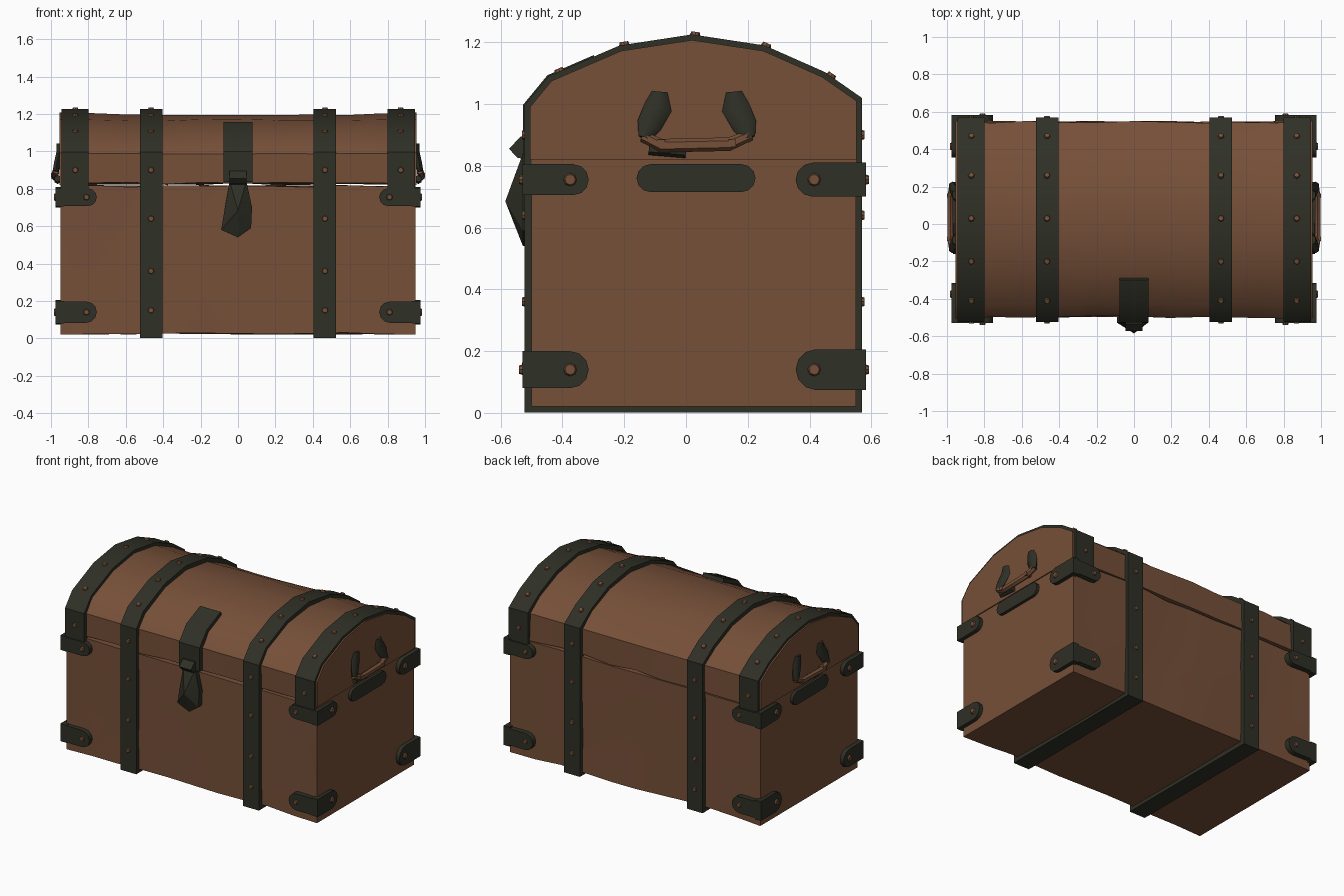
import bpy, bmesh, math, random
from mathutils import Vector, Matrix

if "Cube" in bpy.data.objects:
    bpy.data.objects.remove(bpy.data.objects["Cube"])

random.seed(4)


def material(name, rgb):
    m = bpy.data.materials.new(name)
    m.diffuse_color = (*rgb, 1)
    m.use_nodes = True
    m.node_tree.nodes["Principled BSDF"].inputs["Base Color"].default_value = m.diffuse_color
    return m


WOOD = material("brown wood", (0.18, 0.079, 0.04))
IRON = material("dark iron", (0.028, 0.029, 0.019))


def finish(name, bm, mat, mirror=False, smooth=35):
    bmesh.ops.recalc_face_normals(bm, faces=bm.faces[:])
    me = bpy.data.meshes.new(name)
    bm.to_mesh(me)
    bm.free()
    ob = bpy.data.objects.new(name, me)
    bpy.context.collection.objects.link(ob)
    me.materials.append(mat)
    if mirror:
        ob.modifiers.new("Mirror", 'MIRROR')
    bpy.ops.object.select_all(action='DESELECT')
    ob.select_set(True)
    bpy.context.view_layer.objects.active = ob
    bpy.ops.object.shade_smooth_by_angle(angle=math.radians(smooth))
    return ob


def normals(path, closed):
    """Outward normals of a path that runs front -> top -> back in (y, z)."""
    out, n = [], len(path)
    for i in range(n):
        ns = []
        for a, b in ((i - 1, i), (i, i + 1)):
            if not closed and (a < 0 or b >= n):
                continue
            d = Vector(path[b % n]) - Vector(path[a % n])
            ns.append(Vector((-d.y, d.x)).normalized())
        s = sum(ns, Vector((0, 0))).normalized()
        out.append(s / max(0.5, s.dot(ns[0])))
    return out


def offset(path, d, closed):
    return [Vector(p) + n * d for p, n in zip(path, normals(path, closed))]


def resample(path, step):
    pts = []
    for a, b in zip(path, path[1:]):
        k = max(1, round((Vector(b) - Vector(a)).length / step))
        pts += [Vector(a).lerp(Vector(b), i / k) for i in range(k)]
    return pts + [Vector(path[-1])]


# Cross-section of the chest in (y, z)
DOME = [(-0.505, 0.99), (-0.435, 1.075), (-0.21, 1.172), (0.02, 1.207),
        (0.25, 1.172), (0.44, 1.088), (0.552, 1.01)]
LID = [(-0.505, 0.82)] + DOME + [(0.552, 0.82)]
FULL = [(-0.505, 0.02)] + DOME + [(0.552, 0.02)]
BASE = [(-0.5, 0.02), (-0.5, 0.82), (0.55, 0.82), (0.55, 0.02)]


def shell(name, path, half):
    """Worn wooden body: extruded section with small inward dents."""
    path = resample(path + path[:1], 0.25)[:-1]
    nrm = normals(path, True)
    bm = bmesh.new()
    cols = 10
    rows = []
    for i in range(cols + 1):
        x = half * (2 * i / cols - 1)
        row = []
        for p, n in zip(path, nrm):
            q = p - n * random.uniform(0, 0.014) if 0 < i < cols else p
            row.append(bm.verts.new((x, q.x, q.y)))
        rows.append(row)
    m = len(path)
    for a, b in zip(rows, rows[1:]):
        for j in range(m):
            bm.faces.new((a[j], a[(j + 1) % m], b[(j + 1) % m], b[j]))
    bm.faces.new(rows[0])
    bm.faces.new(rows[-1])
    return finish(name, bm, WOOD)


shell("chest_base", BASE, 0.948)
shell("domed_lid", LID, 0.955)


def strap(name, x0, x1, path, closed, d=0.018, mirror=True):
    """Band with thickness that follows the cross-section."""
    bm = bmesh.new()
    inner, outer = offset(path, -0.02, closed), offset(path, d, closed)
    rings = [[bm.verts.new((x, p.x, p.y)) for x, p in
              ((x0, i), (x0, o), (x1, o), (x1, i))] for i, o in zip(inner, outer)]
    n = len(rings)
    for k in range(n if closed else n - 1):
        a, b = rings[k], rings[(k + 1) % n]
        for j in range(4):
            bm.faces.new((a[j], a[(j + 1) % 4], b[(j + 1) % 4], b[j]))
    if not closed:
        bm.faces.new(rings[0])
        bm.faces.new(rings[-1])
    return finish(name, bm, IRON, mirror)


END = [(-0.505, 0.72)] + DOME + [(0.552, 0.72)]
strap("middle_straps", 0.405, 0.525, FULL, True)
strap("end_straps", 0.80, 0.945, END, False)

# Rivets: shallow cones placed at a point along a normal
rivet_bm = bmesh.new()


def rivet(pos, nrm, r=0.019):
    rot = Vector(nrm).to_track_quat('Z', 'Y').to_matrix().to_4x4()
    bmesh.ops.create_cone(rivet_bm, cap_ends=True, segments=8, radius1=r, radius2=r * 0.7,
                          depth=0.016, matrix=Matrix.Translation(pos) @ rot)


def dome_at(y):
    pts = offset(FULL, 0.02, True)
    for a, b in zip(pts[1:], pts[2:]):
        if a.x <= y <= b.x:
            p = a.lerp(b, (y - a.x) / (b.x - a.x))
            d = b - a
            return p, Vector((0, -d.y, d.x))


for x in (0.465, 0.87):
    for y in (-0.41, -0.20, 0.03, 0.26, 0.47):
        p, n = dome_at(y)
        rivet((x, p.x, p.y), n)
    for z in (0.15, 0.36, 0.64, 0.9):
        if x < 0.5 or z > 0.8:
            rivet((x, -0.523, z), (0, -1, 0))
            rivet((x, 0.57, z), (0, 1, 0))


def plate(bm, poly, place, d0, d1):
    """Prism from a 2D outline; place(u, v, d) maps it into space."""
    a = [bm.verts.new(place(u, v, d0)) for u, v in poly]
    b = [bm.verts.new(place(u, v, d1)) for u, v in poly]
    bm.faces.new(a)
    bm.faces.new(b)
    for i in range(len(poly)):
        j = (i + 1) % len(poly)
        bm.faces.new((a[i], a[j], b[j], b[i]))


def arm(u0, u1, z, h):
    """Strip from u0 with a rounded end at u1."""
    s = 1 if u1 > u0 else -1
    arc = [(u1 - s * h + s * h * math.cos(t), z + h * math.sin(t))
           for t in (math.radians(-90 + 30 * i) for i in range(7))]
    return [(u0, z - h)] + arc + [(u0, z + h)]


def on_side(u, v, d):
    return (d, u, v)


def on_front(u, v, d):
    return (u, d, v)


# Corner brackets at the lid seam and near the floor
bm = bmesh.new()
for z, h in ((0.755, 0.05), (0.14, 0.06)):
    for face, deep, tip, hh in ((-0.53, -0.49, -0.315, h), (0.582, 0.54, 0.355, h * 1.1)):
        plate(bm, arm(face, tip, z, hh), on_side, 0.93, 0.975)
        plate(bm, arm(0.975, 0.755, z, h * 0.95), on_front, deep, face)
        out = math.copysign(1, face)
        rivet((0.977, tip + out * 0.06, z), (1, 0, 0), 0.024)
        rivet((0.81, face + out * 0.002, z), (0, out, 0))
finish("corner_brackets", bm, IRON, True)
finish("rivets", rivet_bm, WOOD, True)

# Side plates under the handles, rounded at both ends
bm = bmesh.new()
plate(bm, arm(0.03, 0.225, 0.76, 0.045)[1:-1] + arm(0.03, -0.16, 0.76, 0.045)[-2:0:-1],
      on_side, 0.93, 0.968)
finish("side_plates", bm, IRON, True)


def tube(name, pts, radii, mat):
    """Six-sided tube through points with given (x, sideways) radii."""
    bm = bmesh.new()
    rings = []
    for i, p in enumerate(pts):
        t = (Vector(pts[min(i + 1, len(pts) - 1)]) - Vector(pts[max(i - 1, 0)])).normalized()
        side = t.cross(Vector((1, 0, 0))).normalized()
        up = side.cross(t)
        rings.append([bm.verts.new(Vector(p) + side * radii[i] * math.cos(k * math.pi / 3)
                                   + up * 0.018 * math.sin(k * math.pi / 3)) for k in range(6)])
    for a, b in zip(rings, rings[1:]):
        for k in range(6):
            bm.faces.new((a[k], a[(k + 1) % 6], b[(k + 1) % 6], b[k]))
    bm.faces.new(rings[0])
    bm.faces.new(rings[-1])
    return finish(name, bm, mat, True, 50)


# Carrying handles: iron hooks and a wooden grip
for label, s in (("front", -1), ("back", 1)):
    hook = [(0.955, 0.035 + s * a, z) for a, z in
            ((0.12, 1.04), (0.125, 0.99), (0.155, 0.93), (0.17, 0.89))]
    hook[2] = (0.968, *hook[2][1:])
    hook[3] = (0.975, *hook[3][1:])
    tube("handle_hook_" + label, hook, (0.025, 0.045, 0.04, 0.02), IRON)
tube("handle_grip", [(0.972, -0.14, 0.895), (0.982, -0.08, 0.865), (0.982, 0.14, 0.87),
                     (0.972, 0.21, 0.9)], (0.018, 0.022, 0.022, 0.018), WOOD)
tube("handle_lower_bar", [(0.965, -0.12, 0.855), (0.965, 0.0, 0.845)], (0.02, 0.02), IRON)

# Latch plate over the lid front
strap("latch_plate", -0.078, 0.078,
      [(-0.505, 0.835)] + DOME[:2] + [(-0.29, 1.138)], False, 0.022, False)

# Hinge knuckle and tapered hasp with a raised centre
bm = bmesh.new()
plate(bm, [(-0.49, 0.82), (-0.545, 0.825), (-0.573, 0.855), (-0.535, 0.895), (-0.49, 0.9)],
      lambda u, v, d: (d, u, v), -0.045, 0.045)
finish("hasp_knuckle", bm, IRON)

bm = bmesh.new()
outline = [(-0.045, 0.84), (0.045, 0.84), (0.075, 0.7), (0.07, 0.59), (0, 0.54),
           (-0.09, 0.58), (-0.07, 0.7)]
back = [bm.verts.new((x, -0.48, z)) for x, z in outline]
rim = [bm.verts.new((x, -0.528, z)) for x, z in outline]
peak = bm.verts.new((0, -0.585, 0.685))
bm.faces.new(back)
for i in range(len(outline)):
    j = (i + 1) % len(outline)
    bm.faces.new((back[i], back[j], rim[j], rim[i]))
    bm.faces.new((rim[i], rim[j], peak))
finish("hasp", bm, IRON, False, 20)

# Widest point: handle pins reaching the full width
bm = bmesh.new()
for y in (-0.08, 0.15):
    plate(bm, [(y - 0.012, 0.86), (y + 0.012, 0.86), (y + 0.012, 0.885), (y - 0.012, 0.885)],
          on_side, 0.96, 1.0)
finish("handle_pins", bm, WOOD, True)
